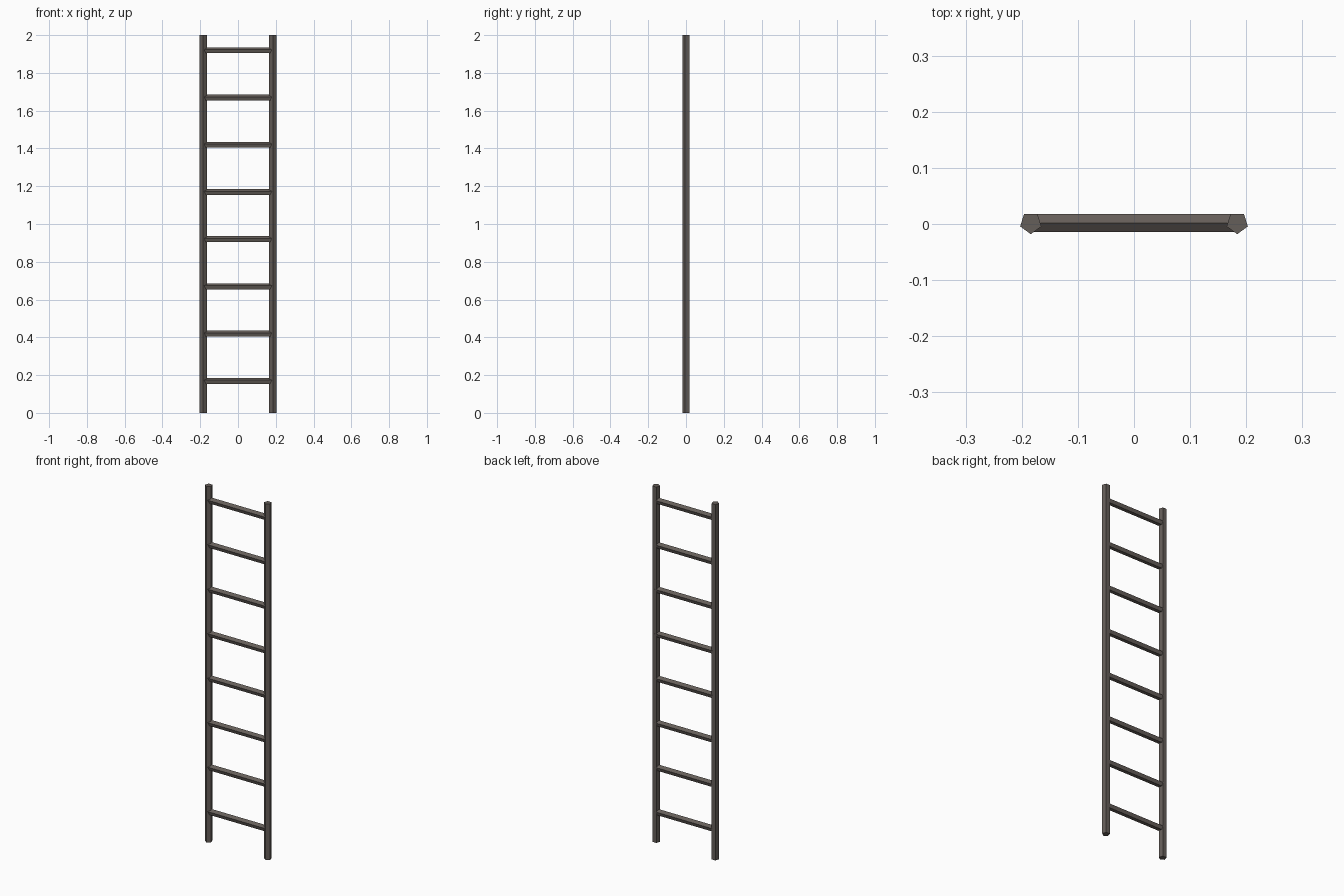
import bpy
from math import pi

cube = bpy.data.objects.get("Cube")
if cube:
    bpy.data.objects.remove(cube, do_unlink=True)

HEIGHT = 2.0
RAIL_X = 0.184        # rail axis distance from the centre
RAIL_R = 0.02
RUNG_R = 0.0172
AXIS_Y = 0.0019       # puts the five-sided rails centred in depth
FIRST_RUNG, RUNG_STEP, RUNG_COUNT = 0.168, 0.25, 8

metal = bpy.data.materials.new("dark_grey_brown")
metal.use_nodes = True
colour = (0.13, 0.112, 0.1, 1)
metal.diffuse_color = colour
metal.node_tree.nodes["Principled BSDF"].inputs["Base Color"].default_value = colour


def five_sided_bar(name, radius, points, start, axis):
    """Prism with a regular pentagon section, first corner at angle start."""
    from math import cos, sin
    verts = []
    for end in points:
        for i in range(5):
            a = start + i * 2 * pi / 5
            u, v = radius * cos(a), radius * sin(a)
            offset = (u, v, 0) if axis == "Z" else (0, u, v)
            verts.append([p + o for p, o in zip(end, offset)])
    faces = [(i, (i + 1) % 5, (i + 1) % 5 + 5, i + 5) for i in range(5)]
    faces += [tuple(reversed(range(5))), tuple(range(5, 10))]
    mesh = bpy.data.meshes.new(name)
    mesh.from_pydata(verts, [], faces)
    mesh.materials.append(metal)
    obj = bpy.data.objects.new(name, mesh)
    bpy.context.collection.objects.link(obj)
    return obj


# Side rails, one corner facing the front
for name, side in (("left_rail", 1), ("right_rail", -1)):
    x = side * RAIL_X
    five_sided_bar(name, RAIL_R, [(x, AXIS_Y, 0), (x, AXIS_Y, HEIGHT)], -pi / 2, "Z")

# Rungs, one corner facing up, ends buried in the rails
for i in range(RUNG_COUNT):
    z = FIRST_RUNG + i * RUNG_STEP
    five_sided_bar(f"rung_{i + 1}", RUNG_R,
                   [(-RAIL_X, AXIS_Y, z), (RAIL_X, AXIS_Y, z)], pi / 2, "X")
